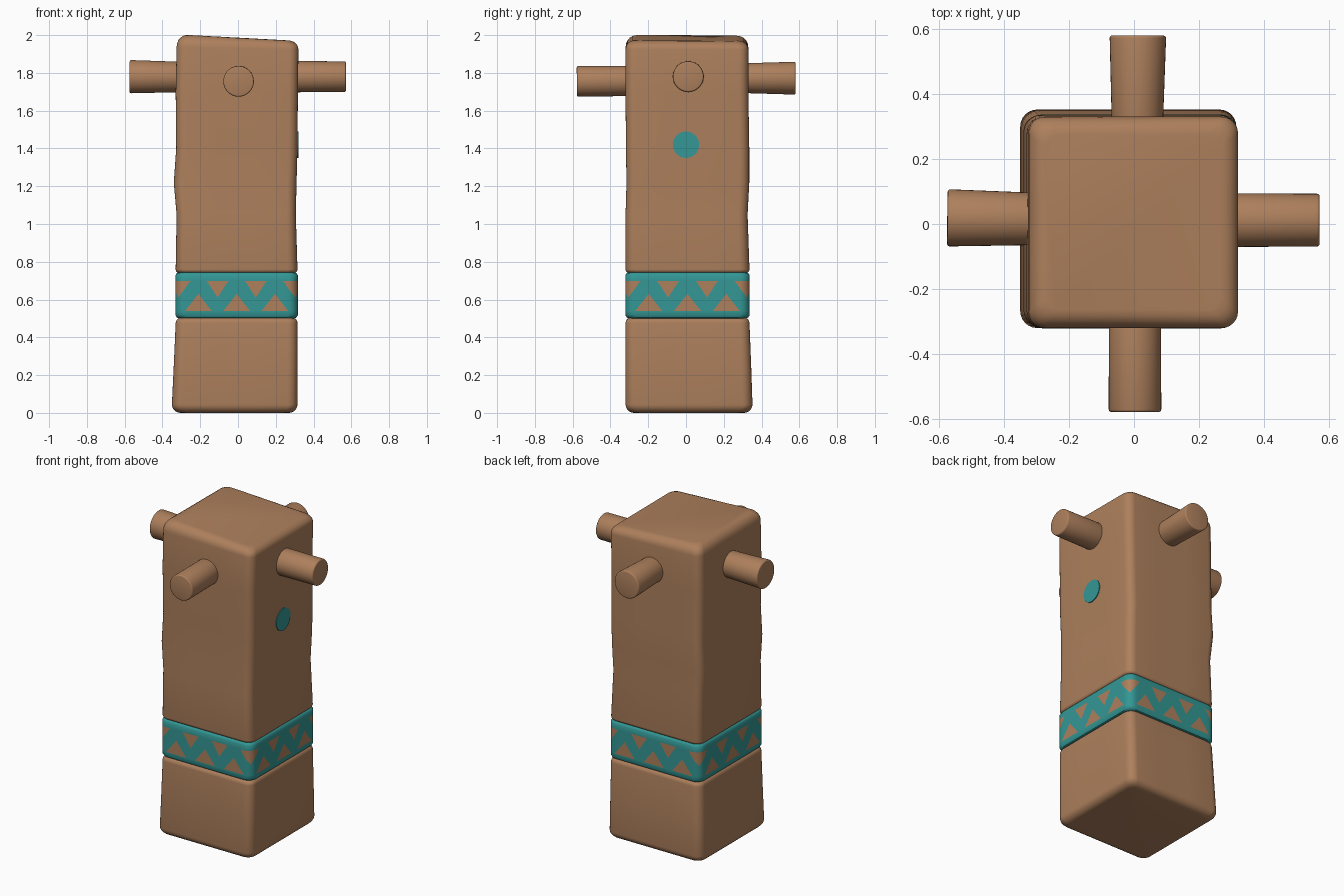
import bpy, bmesh, math
from mathutils import Vector

if "Cube" in bpy.data.objects:
    bpy.data.objects.remove(bpy.data.objects["Cube"], do_unlink=True)


def material(name, rgb):
    m = bpy.data.materials.new(name)
    m.use_nodes = True
    m.diffuse_color = (*rgb, 1)
    m.node_tree.nodes["Principled BSDF"].inputs["Base Color"].default_value = (*rgb, 1)
    return m


WOOD = material("brown wood", (0.42, 0.215, 0.108))
TEAL = material("teal paint", (0.033, 0.31, 0.30))
HALF, ROUND = 0.32, 0.05


def finish(name, bm, mats):
    bmesh.ops.recalc_face_normals(bm, faces=bm.faces)
    mesh = bpy.data.meshes.new(name)
    bm.to_mesh(mesh)
    bm.free()
    for m in mats:
        mesh.materials.append(m)
    ob = bpy.data.objects.new(name, mesh)
    bpy.context.collection.objects.link(ob)
    bpy.ops.object.select_all(action='DESELECT')
    ob.select_set(True)
    bpy.context.view_layer.objects.active = ob
    bpy.ops.object.shade_smooth_by_angle(angle=math.radians(40))
    return ob


def outline(flat):
    """Rounded square as (x, y, distance along its side)."""
    pts, flat_end, steps = [], HALF - ROUND, 6
    for side in range(4):
        row = [(u, -HALF, u) for u in flat]
        for i in range(1, steps):
            a = math.pi / 2 * i / steps
            along = flat_end + 0.06 * i / steps
            row.append((flat_end + ROUND * math.sin(a),
                        -flat_end - ROUND * math.cos(a), along))
        for x, y, u in row:
            for _ in range(side):
                x, y = -y, x
            pts.append((x, y, u))
    return pts


def ring(bm, pts, box, inset, height):
    """Fit the outline into a box; height is a function of x, y and u."""
    x0, x1, y0, y1 = box
    sx, sy = ((x1 - x0) / 2 - inset) / HALF, ((y1 - y0) / 2 - inset) / HALF
    cx, cy = (x0 + x1) / 2, (y0 + y1) / 2
    return [bm.verts.new((cx + x * sx, cy + y * sy, height(x, y, u))) for x, y, u in pts]


def skin(bm, rings):
    """Bridge the rings in order and cap both ends; returns faces per row."""
    rows, n = [], len(rings[0])
    for a, b in zip(rings, rings[1:]):
        rows.append([bm.faces.new((a[i], a[(i + 1) % n], b[(i + 1) % n], b[i]))
                     for i in range(n)])
    bm.faces.new(rings[0][::-1])
    bm.faces.new(rings[-1])
    return rows


def block(name, levels, low_r, high_r, tilt=(0, 0)):
    """Hewn block with rounded rims; tilt slopes the upper end."""
    bm = bmesh.new()
    pts = outline([-HALF + ROUND, -0.1, 0.1, HALF - ROUND])
    bottom, top = levels[0][0], levels[-1][0]
    arc = [math.pi / 2 * i / 5 for i in range(6)]
    spec = [(bottom + low_r * (1 - math.cos(a)), levels[0][1], low_r * (1 - math.sin(a)))
            for a in arc]
    spec += [(z, box, 0) for z, box in levels[1:-1]]
    spec += [(top - high_r * (1 - math.sin(a)), levels[-1][1], high_r * (1 - math.cos(a)))
             for a in arc]
    rings = []
    for z, box, inset in spec:
        k = max(0, (z - top + 0.1) / 0.1)
        rings.append(ring(bm, pts, box, inset,
                          lambda x, y, u: z + k * (tilt[0] * x + tilt[1] * y)))
    skin(bm, rings)
    return finish(name, bm, [WOOD])


# Lower and upper blocks of the post
block("lower_block", [
    (0.0, (-0.35, 0.315, -0.32, 0.352)),
    (0.25, (-0.34, 0.315, -0.32, 0.345)),
    (0.505, (-0.33, 0.315, -0.32, 0.336))], 0.045, 0.03)
block("upper_block", [
    (0.74, (-0.33, 0.315, -0.32, 0.336)),
    (1.05, (-0.325, 0.306, -0.32, 0.326)),
    (1.22, (-0.34, 0.31, -0.315, 0.335)),
    (1.4, (-0.327, 0.315, -0.318, 0.335)),
    (1.7, (-0.33, 0.317, -0.32, 0.33)),
    (1.985, (-0.325, 0.32, -0.32, 0.33))], 0.02, 0.055, (-0.045, -0.005))


# Painted band: the zigzag edges follow the mesh rows
def fold(u):
    return abs((u / 0.2 + 0.5) % 1 - 0.5) * 0.2


LOW, HIGH = 0.54, 0.697


def zig_low(x, y, u):
    return max(LOW, 0.63 - 1.29 * fold(u))


def zig_high(x, y, u):
    return min(HIGH, 0.61 + 1.58 * (0.1 - fold(u)))


def level(z):
    return lambda x, y, u: z


breaks = sorted({round(c + d, 3) for c in (-0.2, 0, 0.2)
                 for d in (-0.1, -0.07, -0.045, 0, 0.045, 0.07, 0.1)
                 if abs(c + d) < 0.271})
rows = [(level(0.5), 0.02), (level(0.505), 0.007), (level(0.518), 0),
        (level(LOW), 0), (zig_low, 0), (zig_high, 0), (level(HIGH), 0),
        (level(0.728), 0), (level(0.74), 0.007), (level(0.745), 0.02)]
bm = bmesh.new()
pts = outline(breaks)
strips = skin(bm, [ring(bm, pts, (-0.331, 0.317, -0.321, 0.337), inset, h)
                   for h, inset in rows])
for strip in (strips[3], strips[5]):
    for f in strip:
        f.material_index = 1
bmesh.ops.remove_doubles(bm, verts=bm.verts, dist=0.0001)
finish("painted_band", bm, [TEAL, WOOD])


def rod(name, start, end, r0, r1, mat, rim=0.008):
    """Round rod between two points with softened end rims."""
    start, end = Vector(start), Vector(end)
    axis = end - start
    bm = bmesh.new()
    bmesh.ops.create_cone(bm, cap_ends=True, segments=40, radius1=r0, radius2=r1,
                          depth=axis.length)
    if rim:
        edges = [e for e in bm.edges if e.calc_face_angle() > 1]
        bmesh.ops.bevel(bm, geom=edges, offset=rim, segments=3, profile=0.5,
                        affect='EDGES')
    bm.transform(axis.to_track_quat('Z', 'Y').to_matrix().to_4x4())
    bmesh.ops.translate(bm, verts=bm.verts, vec=(start + end) / 2)
    return finish(name, bm, [mat])


# Four pegs near the top
rod("front_peg", (0.003, -0.25, 1.758), (0.003, -0.578, 1.755), 0.08, 0.081, WOOD)
rod("back_peg", (0.01, 0.25, 1.772), (0.012, 0.58, 1.772), 0.077, 0.087, WOOD)
rod("left_peg", (0.25, 0.012, 1.78), (0.571, 0.012, 1.78), 0.083, 0.081, WOOD)
rod("right_peg", (-0.25, 0.015, 1.778), (-0.574, 0.019, 1.78), 0.079, 0.088, WOOD)

# Painted dot on the left side
rod("painted_dot", (0.312, 0, 1.42), (0.3195, 0, 1.42), 0.07, 0.07, TEAL, 0)
